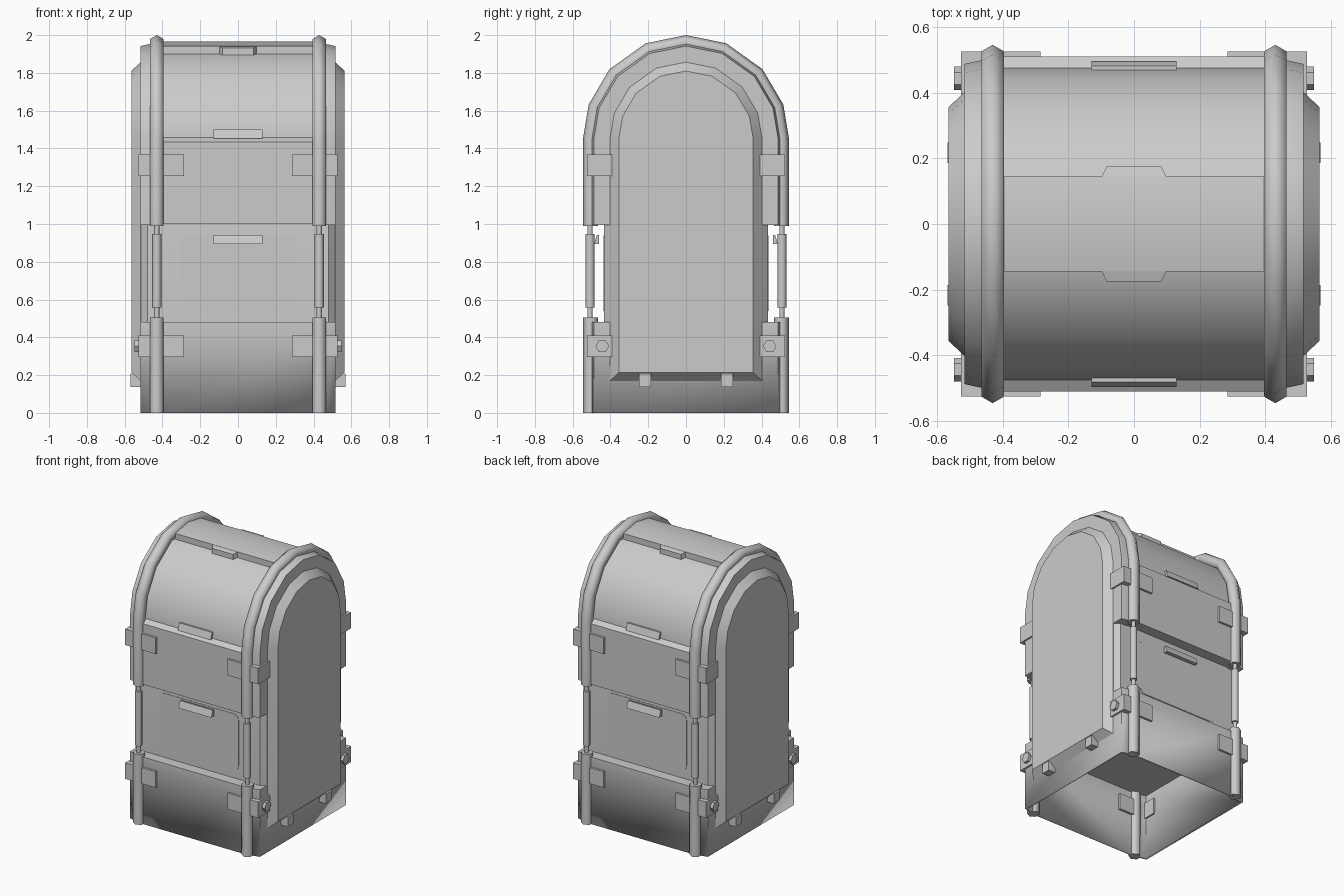
import bpy, bmesh, math
from math import sin, cos, radians

cube = bpy.data.objects.get("Cube")
if cube:
    bpy.data.objects.remove(cube, do_unlink=True)

GREY = (0.6, 0.6, 0.6, 1)
grey = bpy.data.materials.new("plain grey")
grey.use_nodes = True
grey.diffuse_color = GREY
grey.node_tree.nodes["Principled BSDF"].inputs["Base Color"].default_value = GREY

SPRING = 1.455                      # height where the arch starts
ANGLES = [0, 19, 42, 67, 90, 113, 138, 161, 180]
ENDS = (-1, 1)


def finish(name, bm, angle=30):
    """Turn a bmesh into a shaded, coloured object."""
    bmesh.ops.recalc_face_normals(bm, faces=bm.faces)
    mesh = bpy.data.meshes.new(name)
    bm.to_mesh(mesh)
    bm.free()
    obj = bpy.data.objects.new(name, mesh)
    bpy.context.collection.objects.link(obj)
    mesh.materials.append(grey)
    bpy.ops.object.select_all(action='DESELECT')
    obj.select_set(True)
    bpy.context.view_layer.objects.active = obj
    bpy.ops.object.shade_smooth_by_angle(angle=radians(angle))
    return obj


def loft(name, loops, start_cap=True, end_cap=True, angle=30):
    """Skin a row of closed loops."""
    bm = bmesh.new()
    rings = [[bm.verts.new(p) for p in loop] for loop in loops]
    n = len(rings[0])
    for a, b in zip(rings, rings[1:]):
        for i in range(n):
            j = (i + 1) % n
            bm.faces.new((a[i], a[j], b[j], b[i]))
    if start_cap:
        bm.faces.new(rings[0])
    if end_cap:
        bm.faces.new(rings[-1])
    return finish(name, bm, angle)


def arch(x, w, z0):
    """Round-topped outline of half width w, standing on z0."""
    curve = [(x, w * cos(radians(a)), SPRING + w * sin(radians(a))) for a in ANGLES]
    return [(x, w, z0)] + curve + [(x, -w, z0)]


def along_x(name, half, yz):
    """Extrude a y-z outline across the middle."""
    return loft(name, [[(x, y, z) for y, z in yz] for x in (-half, half)])


def box(name, xs, ys, zs):
    (y0, y1), (z0, z1) = ys, zs
    return loft(name, [[(x, y0, z0), (x, y1, z0), (x, y1, z1), (x, y0, z1)] for x in xs])


def cylinder(name, centre, r, depth, sides, axis='Z'):
    bm = bmesh.new()
    bmesh.ops.create_cone(bm, cap_ends=True, segments=sides, radius1=r, radius2=r, depth=depth)
    obj = finish(name, bm, 50)
    obj.location = centre
    if axis == 'X':
        obj.rotation_euler.y = math.pi / 2
    return obj


def tube(name, path_at, x, r=0.04):
    """Six-sided tube; path_at(offset) gives the path pushed outward."""
    hexagon = [radians(60 * k) for k in range(6)]
    paths = [(r * sin(a), path_at(r * cos(a))) for a in hexagon]
    loops = [[(x + dx, p[i][1], p[i][2]) for dx, p in paths] for i in range(len(paths[0][1]))]
    return loft(name, loops, angle=62)


# Recessed core, visible through the waist
loft("core", [arch(-0.515, 0.40, 0.47), arch(-0.48, 0.434, 0.47),
              arch(0.48, 0.434, 0.47), arch(0.515, 0.40, 0.47)])

# Hollow base, open underneath
quarter = [(0.515, 0.487), (0.47, 0.497), (0.43, 0.497), (0.43, 0.51)]
plan = quarter + [(-x, y) for x, y in reversed(quarter)]
plan += [(-x, -y) for x, y in plan]
base = loft("base", [[(x, y, z) for x, y in plan] for z in (0, 0.48)], start_cap=False)
wall = base.modifiers.new("wall", 'SOLIDIFY')
wall.thickness = 0.02
wall.offset = -1

# Upper shell: barrel roof and the front and back slabs
loft("barrel_roof", [arch(-0.43, 0.475, 1.0), arch(0.43, 0.475, 1.0)])
along_x("upper_panels", 0.43, [(-0.51, 1.0), (0.51, 1.0), (0.51, 1.435), (0.47, 1.46),
                               (-0.47, 1.46), (-0.51, 1.435)])

# Raised roof strip with a tab on each edge
along_x("roof_strip", 0.41, [(-0.145, 1.88), (0.145, 1.88), (0.145, 1.942),
                             (0, 1.967), (-0.145, 1.942)])
for f in ENDS:
    tab = [(-0.10, 0.14), (0.10, 0.14), (0.083, 0.175), (-0.083, 0.175)]
    loft("roof_tab", [[(x, f * y, 1.87) for x, y in tab],
                      [(x, f * y, 1.942 - (y - 0.14) * 0.3) for x, y in tab]])

# Parts on the left and right sides
for s in ENDS:
    loft("shoulder", [arch(s * 0.43, 0.497, 0.995), arch(s * 0.47, 0.497, 0.995),
                      arch(s * 0.515, 0.487, 0.995)])
    loft("side_panel", [arch(s * 0.51, 0.402, 0.17), arch(s * 0.515, 0.402, 0.17),
                        arch(s * 0.565, 0.355, 0.215)])
    tube("roof_tube", lambda d: arch(0, 0.505 + d, 0.99), s * 0.43)
    for f in ENDS:
        tube("lower_tube", lambda d: [(0, f * (0.505 + d), z) for z in (0, 0.505)], s * 0.43)
        # Thin piston with a thicker sleeve
        cylinder("piston", (s * 0.43, f * 0.508, 0.75), 0.014, 0.54, 8)
        cylinder("piston_sleeve", (s * 0.43, f * 0.508, 0.752), 0.024, 0.39, 8)
        # Corner clamps
        for name, z in (("lower_clamp", 0.295), ("upper_clamp", 1.253)):
            corner = [(0.285, 0.525), (0.527, 0.525), (0.527, 0.388),
                      (0.49, 0.388), (0.49, 0.48), (0.285, 0.48)]
            loft(name, [[(s * x, f * y, h) for x, y in corner] for h in (z, z + 0.115)])
        cylinder("clamp_bolt", (s * 0.53, f * 0.443, 0.353), 0.036, 0.034, 6, 'X')
        # Hooks under the side panel
        ys = sorted((f * 0.185, f * 0.248))
        hook = [(0.51, 0.137), (0.568, 0.137), (0.568, 0.205), (0.55, 0.225), (0.51, 0.225)]
        loft("panel_hook", [[(s * x, y, z) for x, z in hook] for y in ys])

# Parts on the front and back
for f in ENDS:
    # Rounded hatch plate
    rim = []
    for cx, cz, start in ((0.275, 0.905, 0), (-0.275, 0.905, 90),
                          (-0.275, 0.575, 180), (0.275, 0.575, 270)):
        for k in range(5):
            a = radians(start + k * 22.5)
            rim.append((cx + 0.035 * cos(a), cz + 0.035 * sin(a)))
    loft("hatch", [[(x, f * y, z) for x, z in rim] for y in (0.430, 0.437)])
    # Wedge-shaped grips
    for name, y, z in (("hatch_grip", 0.46, 0.893), ("roof_grip", 0.468, 1.453)):
        along_x(name, 0.13, [(f * y, z), (f * (y + 0.027), z), (f * (y + 0.012), z + 0.048),
                             (f * y, z + 0.048)])
